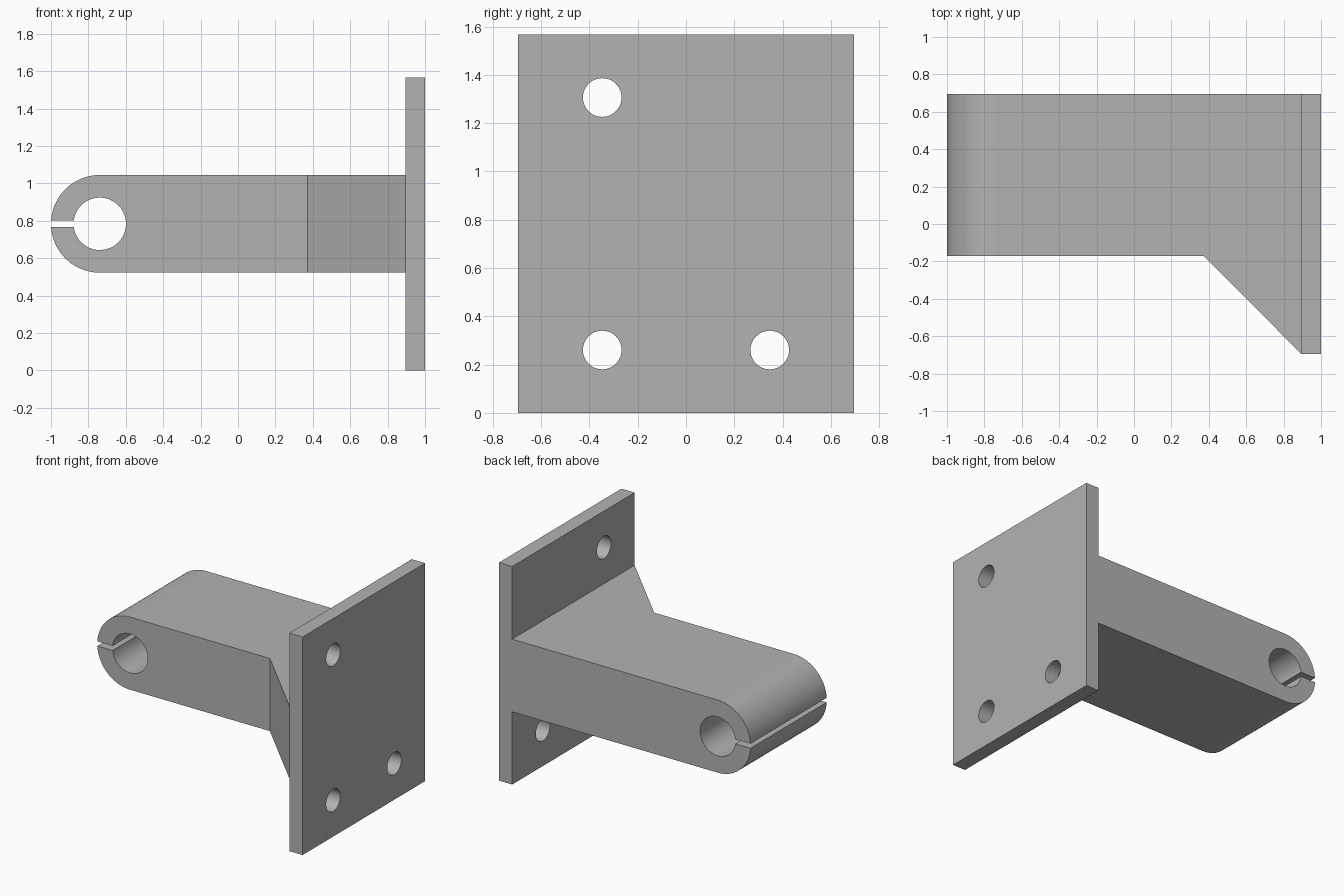
import bpy, bmesh
from math import asin, cos, sin, pi

default = bpy.data.objects.get("Cube")
if default:
    bpy.data.objects.remove(default, do_unlink=True)

# Plate and arm dimensions
PLATE_X, END_X = 0.895, 1.0
HALF_Y, HEIGHT = 0.695, 1.567
MID_Z = HEIGHT / 2
ARM_R, BORE_R, SLOT = 0.261, 0.14, 0.0165
BORE_X = -1 + ARM_R
ARM_FRONT, TAPER_X = -0.17, 0.372

grey = bpy.data.materials.new("light grey metal")
grey.use_nodes = True
colour = (0.45, 0.45, 0.45, 1)
grey.diffuse_color = colour
grey.node_tree.nodes["Principled BSDF"].inputs["Base Color"].default_value = colour


def make_object(name, bm):
    bmesh.ops.recalc_face_normals(bm, faces=bm.faces)
    mesh = bpy.data.meshes.new(name)
    bm.to_mesh(mesh)
    bm.free()
    obj = bpy.data.objects.new(name, mesh)
    bpy.context.collection.objects.link(obj)
    mesh.materials.append(grey)
    return obj


def activate(obj):
    bpy.ops.object.select_all(action='DESELECT')
    obj.select_set(True)
    bpy.context.view_layer.objects.active = obj


def finish(obj):
    activate(obj)
    bpy.ops.object.shade_smooth_by_angle(angle=pi / 6)
    weighted = obj.modifiers.new("weighted normals", 'WEIGHTED_NORMAL')
    weighted.keep_sharp = True


def arc(radius, start, end, steps):
    angles = [start + (end - start) * i / steps for i in range(steps + 1)]
    return [(BORE_X + radius * cos(a), MID_Z + radius * sin(a)) for a in angles]


# Clamp arm: split round end and bore in one outline, flared at the plate
outer, inner = pi - asin(SLOT / ARM_R), pi - asin(SLOT / BORE_R)
top, bottom = MID_Z + ARM_R, MID_Z - ARM_R
outline = [(PLATE_X, top), (TAPER_X, top)]
outline += arc(ARM_R, pi / 2, outer, 24)
outline += arc(BORE_R, inner, -inner, 64)
outline += arc(ARM_R, -outer, -pi / 2, 24)
outline += [(TAPER_X, bottom), (PLATE_X, bottom)]

bm = bmesh.new()
back = [bm.verts.new((x, HALF_Y, z)) for x, z in outline]
front = [bm.verts.new((x, ARM_FRONT, z)) for x, z in outline]
for v in (front[0], front[-1]):
    v.co.y = -HALF_Y
for i in range(len(outline) - 1):
    bm.faces.new((back[i], back[i + 1], front[i + 1], front[i]))
bm.faces.new((front[0], front[1], front[-2], front[-1]))
bm.faces.new(front[1:-1])
bm.faces.new(back)
bm.faces.new((back[0], front[0], front[-1], back[-1]))
finish(make_object("clamp_arm", bm))

# Mounting plate
bm = bmesh.new()
bmesh.ops.create_cube(bm, size=1)
for v in bm.verts:
    v.co.x = END_X if v.co.x > 0 else PLATE_X
    v.co.y *= 2 * HALF_Y
    v.co.z = HEIGHT if v.co.z > 0 else 0
plate = make_object("mounting_plate", bm)

# Four bolt holes drilled through the plate
bm = bmesh.new()
for y in (-0.347, 0.347):
    for dz in (-0.523, 0.523):
        drill = bmesh.ops.create_cone(bm, cap_ends=True, segments=48,
                                      radius1=0.08, radius2=0.08, depth=0.4)
        for v in drill["verts"]:
            x, py, z = v.co
            v.co = (z + (PLATE_X + END_X) / 2, py + y, x + MID_Z + dz)
cutter = make_object("bolt_hole_cutter", bm)
cutter.hide_render = True
holes = plate.modifiers.new("bolt holes", 'BOOLEAN')
holes.operation, holes.solver, holes.object = 'DIFFERENCE', 'EXACT', cutter
activate(plate)
bpy.ops.object.modifier_apply(modifier=holes.name)
bpy.data.objects.remove(cutter, do_unlink=True)
finish(plate)
